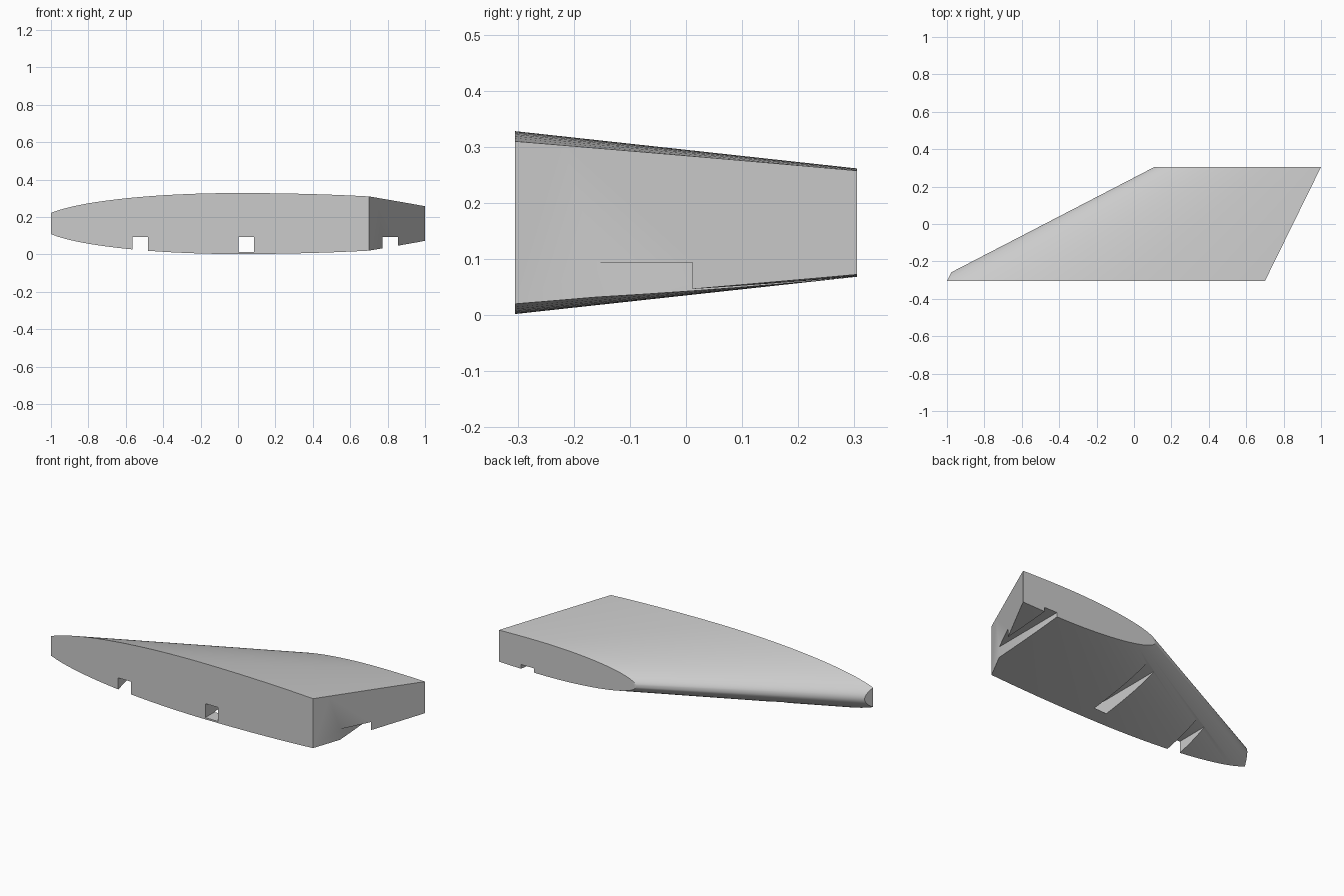
import bpy, bmesh, math
from mathutils import Vector

cube = bpy.data.objects.get("Cube")
if cube:
    bpy.data.objects.remove(cube)

grey = bpy.data.materials.new("plain_grey")
grey.use_nodes = True
colour = (0.6, 0.6, 0.6, 1)
grey.diffuse_color = colour
grey.node_tree.nodes["Principled BSDF"].inputs["Base Color"].default_value = colour

HALF_Y, MID_Z = 0.305, 0.165
NOSE, TAIL, THICK = 1.067, 1.53, 0.163   # aerofoil semi-axes at the root


def aerofoil():
    """Half-ellipse nose joined to a longer half-ellipse tail, around (0, 0)."""
    points = []
    for i in range(96):
        a = 2 * math.pi * i / 96
        c = math.cos(a)
        points.append((c * (TAIL if c > 0 else NOSE), THICK * math.sin(a)))
    return points


def make_object(name, bm):
    bmesh.ops.recalc_face_normals(bm, faces=bm.faces)
    mesh = bpy.data.meshes.new(name)
    bm.to_mesh(mesh)
    bm.free()
    mesh.materials.append(grey)
    obj = bpy.data.objects.new(name, mesh)
    bpy.context.collection.objects.link(obj)
    return obj


def trim(bm, point, normal):
    """Cut the solid with a plane, drop the outer side and cap the cut."""
    geom = bm.verts[:] + bm.edges[:] + bm.faces[:]
    bmesh.ops.bisect_plane(bm, geom=geom, plane_co=point, plane_no=normal,
                           clear_outer=True)
    rim = [e for e in bm.edges if e.is_boundary]
    bmesh.ops.contextual_create(bm, geom=rim)


# Swept, tapered blade lofted between the wide front and narrow back sections
bm = bmesh.new()
rings = []
for y, nose_x, scale in ((-HALF_Y, -NOSE, 1), (HALF_Y, 0.11, 0.592)):
    centre = nose_x + NOSE * scale
    rings.append([bm.verts.new((centre + x * scale, y, MID_Z + z * scale))
                  for x, z in aerofoil()])
n = len(rings[0])
for i in range(n):
    j = (i + 1) % n
    bm.faces.new((rings[0][i], rings[0][j], rings[1][j], rings[1][i]))
for ring in rings:
    bm.faces.new(ring)

# Parallel slanted cuts at the trailing edge and the tip
slant = Vector((2 * HALF_Y, -0.3, 0)).normalized()
trim(bm, (0.7, -HALF_Y, 0), slant)
trim(bm, (-1, -HALF_Y, 0), -slant)
blade = make_object("blade", bm)

# Three square slots running front to back through the underside
for name, x in (("tip", -0.522), ("middle", 0.043), ("tail", 0.814)):
    bm = bmesh.new()
    bmesh.ops.create_cube(bm, size=1)
    bmesh.ops.scale(bm, verts=bm.verts, vec=(0.083, 1, 0.082))
    bmesh.ops.translate(bm, verts=bm.verts, vec=(x, 0, 0.053))
    cutter = make_object(name + "_slot_cutter", bm)
    cutter.hide_render = True
    cutter.hide_set(True)
    cut = blade.modifiers.new(name + "_slot", 'BOOLEAN')
    cut.operation = 'DIFFERENCE'
    cut.solver = 'EXACT'
    cut.object = cutter

# Apply the slots, then smooth the skin with sharp cut edges
bpy.context.view_layer.objects.active = blade
blade.select_set(True)
for modifier in list(blade.modifiers):
    bpy.ops.object.modifier_apply(modifier=modifier.name)
bpy.ops.object.shade_smooth_by_angle(angle=math.radians(30))
for obj in list(bpy.data.objects):
    if obj.name.endswith("_slot_cutter"):
        bpy.data.objects.remove(obj)
